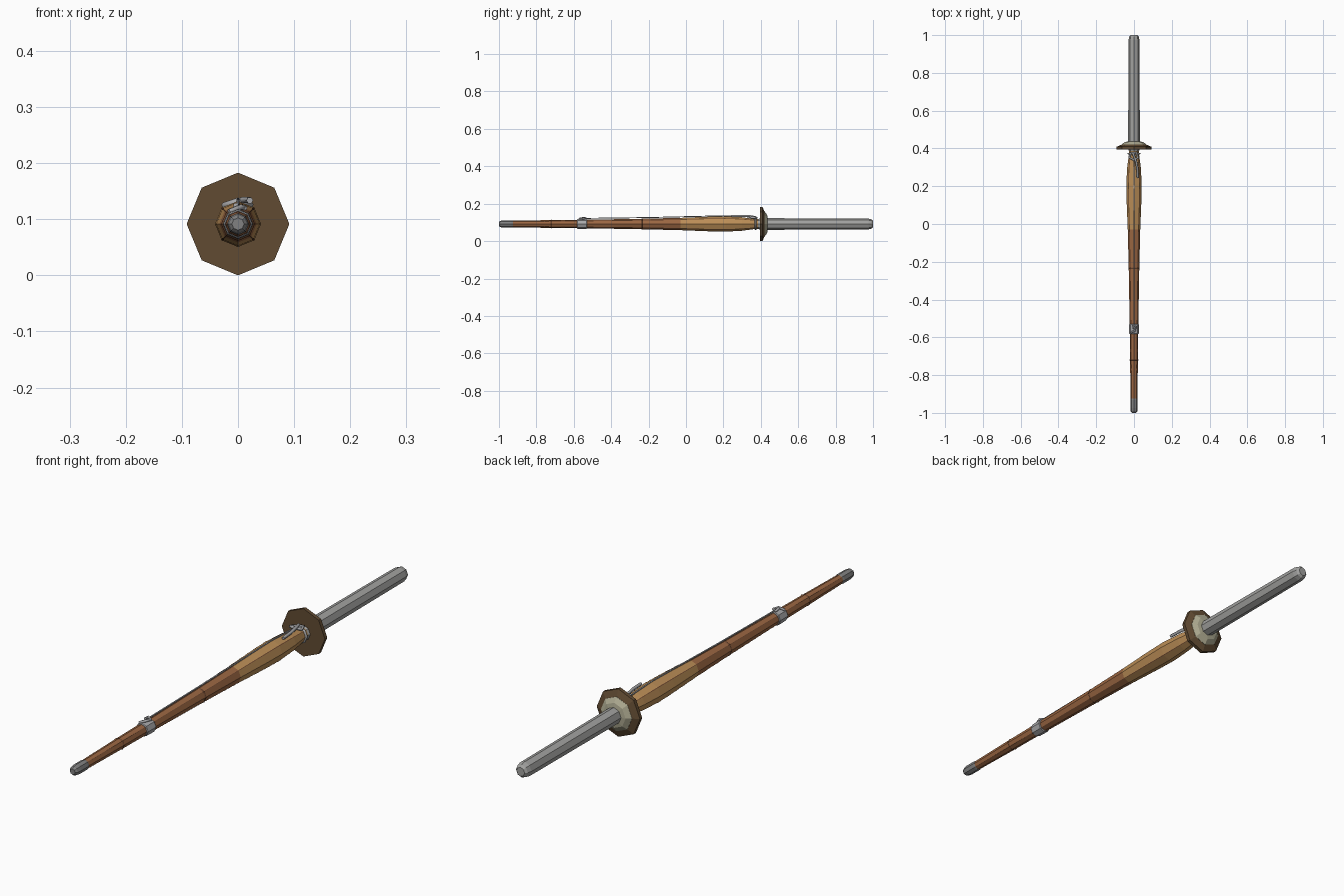
import bpy, bmesh, math
from mathutils import Vector

if "Cube" in bpy.data.objects:
    bpy.data.objects.remove(bpy.data.objects["Cube"])

ZC = 0.0915  # height of the long axis


def material(name, rgb):
    m = bpy.data.materials.new(name)
    m.diffuse_color = (*rgb, 1)
    m.use_nodes = True
    m.node_tree.nodes["Principled BSDF"].inputs["Base Color"].default_value = m.diffuse_color
    return m


BROWN = material("brown bamboo", (0.33, 0.135, 0.055))
TAN = material("tan bamboo", (0.50, 0.27, 0.095))
DARK = material("dark leather", (0.12, 0.07, 0.032))
NODE = material("bamboo node", (0.16, 0.065, 0.03))
GREY = material("grey leather", (0.36, 0.36, 0.35))
TIP = material("dark grey leather", (0.22, 0.22, 0.22))
CORD = material("light grey cord", (0.40, 0.40, 0.41))
PAD = material("beige pad", (0.42, 0.40, 0.28))


def finish(name, bm, mats):
    bmesh.ops.recalc_face_normals(bm, faces=bm.faces)
    me = bpy.data.meshes.new(name)
    bm.to_mesh(me)
    bm.free()
    for m in mats:
        me.materials.append(m)
    ob = bpy.data.objects.new(name, me)
    bpy.context.collection.objects.link(ob)
    return ob


def turned(name, profile, mats, rule=None, sides=8):
    """Octagonal lathe along y from (y, radius) pairs."""
    bm = bmesh.new()
    rings = []
    for y, r in profile:
        rings.append([bm.verts.new((r * math.sin(2 * math.pi * i / sides), y,
                                    ZC + r * math.cos(2 * math.pi * i / sides)))
                      for i in range(sides)])
    for a, b in zip(rings, rings[1:]):
        for i in range(sides):
            j = (i + 1) % sides
            bm.faces.new((a[i], a[j], b[j], b[i]))
    bm.faces.new(rings[0])
    bm.faces.new(rings[-1])
    if rule:
        for f in bm.faces:
            f.material_index = rule(f.calc_center_median())
    return finish(name, bm, mats)


def cord(name, points, radius, cyclic=False):
    """Thin square-section cord through the points."""
    cu = bpy.data.curves.new(name, 'CURVE')
    cu.dimensions = '3D'
    cu.bevel_depth = radius
    cu.bevel_resolution = 1
    cu.use_fill_caps = True
    sp = cu.splines.new('POLY')
    sp.points.add(len(points) - 1)
    for p, co in zip(sp.points, points):
        p.co = (*co, 1)
    sp.use_cyclic_u = cyclic
    cu.materials.append(CORD)
    ob = bpy.data.objects.new(name, cu)
    bpy.context.collection.objects.link(ob)
    return ob


# Bamboo blade: brown towards the tip, tan swelling near the guard
turned("blade", [(-0.96, 0.017), (-0.72, 0.021), (-0.55, 0.0225), (-0.235, 0.028),
                 (-0.03, 0.033), (0.12, 0.039), (0.21, 0.041), (0.30, 0.036),
                 (0.36, 0.028), (0.41, 0.025)],
       [BROWN, TAN], lambda c: 1 if c.y > -0.04 else 0)

# Raised bamboo nodes
for label, y, r in (("front", -0.72, 0.021), ("middle", -0.235, 0.028)):
    turned("node_" + label, [(y - 0.004, r), (y - 0.001, r + 0.002),
                             (y + 0.001, r + 0.002), (y + 0.004, r)], [NODE])

# Slat gaps: slim dark strips along the four diagonal ridges
for k in range(4):
    a = math.pi / 4 + k * math.pi / 2
    bm = bmesh.new()
    pairs = []
    for y, r in ((-0.93, 0.0176), (-0.55, 0.0225), (-0.235, 0.028), (-0.03, 0.033),
                 (0.12, 0.039), (0.21, 0.041), (0.30, 0.036), (0.37, 0.0275)):
        pairs.append([bm.verts.new((rr * math.sin(a + d), y, ZC + rr * math.cos(a + d)))
                      for d in (-0.035, 0.035) for rr in (r + 0.0003,)])
    for p, q in zip(pairs, pairs[1:]):
        bm.faces.new((p[0], p[1], q[1], q[0]))
    finish("slat_gap_%d" % k, bm, [NODE])

# Leather tip cap
turned("tip_cap", [(-1.0, 0.011), (-0.993, 0.017), (-0.975, 0.0195), (-0.932, 0.0195),
                   (-0.925, 0.018)], [TIP])

# Handle with chamfered end
turned("handle", [(0.385, 0.026), (0.40, 0.031), (0.46, 0.031), (0.975, 0.029),
                  (0.992, 0.025), (1.0, 0.017)], [GREY])

# Guard disc and the pad behind it
turned("guard", [(0.395, 0.0915), (0.409, 0.0915), (0.420, 0.066)], [DARK])
turned("guard_pad", [(0.415, 0.066), (0.421, 0.066), (0.434, 0.048), (0.437, 0.029)], [PAD])

# Binding around the blade, with its knot on top
turned("binding", [(-0.583, 0.0235), (-0.580, 0.026), (-0.533, 0.027), (-0.530, 0.0245)],
       [CORD])
cord("binding_knot", [(-0.016, -0.575, ZC + 0.022), (0.004, -0.565, ZC + 0.030),
                      (0.012, -0.545, ZC + 0.029), (-0.006, -0.535, ZC + 0.031),
                      (-0.004, -0.555, ZC + 0.033)], 0.005)

# Tensioned string along the top
cord("string", [(0, -0.545, ZC + 0.030), (0, -0.20, ZC + 0.0345),
                (0, 0.20, ZC + 0.044), (0, 0.36, ZC + 0.037)], 0.0028)

# Knot at the guard: ring, loop and hanging end
cord("knot_ring", [(0.029 * math.sin(i * math.pi / 4), 0.372, ZC + 0.029 * math.cos(i * math.pi / 4))
                   for i in range(8)], 0.005, True)
cord("knot_loop", [(-0.018, 0.375, ZC + 0.028), (-0.024, 0.352, ZC + 0.033),
                   (0.0, 0.338, ZC + 0.041), (0.022, 0.352, ZC + 0.034),
                   (0.012, 0.378, ZC + 0.033)], 0.006, True)
cord("knot_end", [(-0.006, 0.375, ZC + 0.036), (0.010, 0.335, ZC + 0.043),
                  (0.017, 0.30, ZC + 0.043), (0.021, 0.243, ZC + 0.042)], 0.006)
